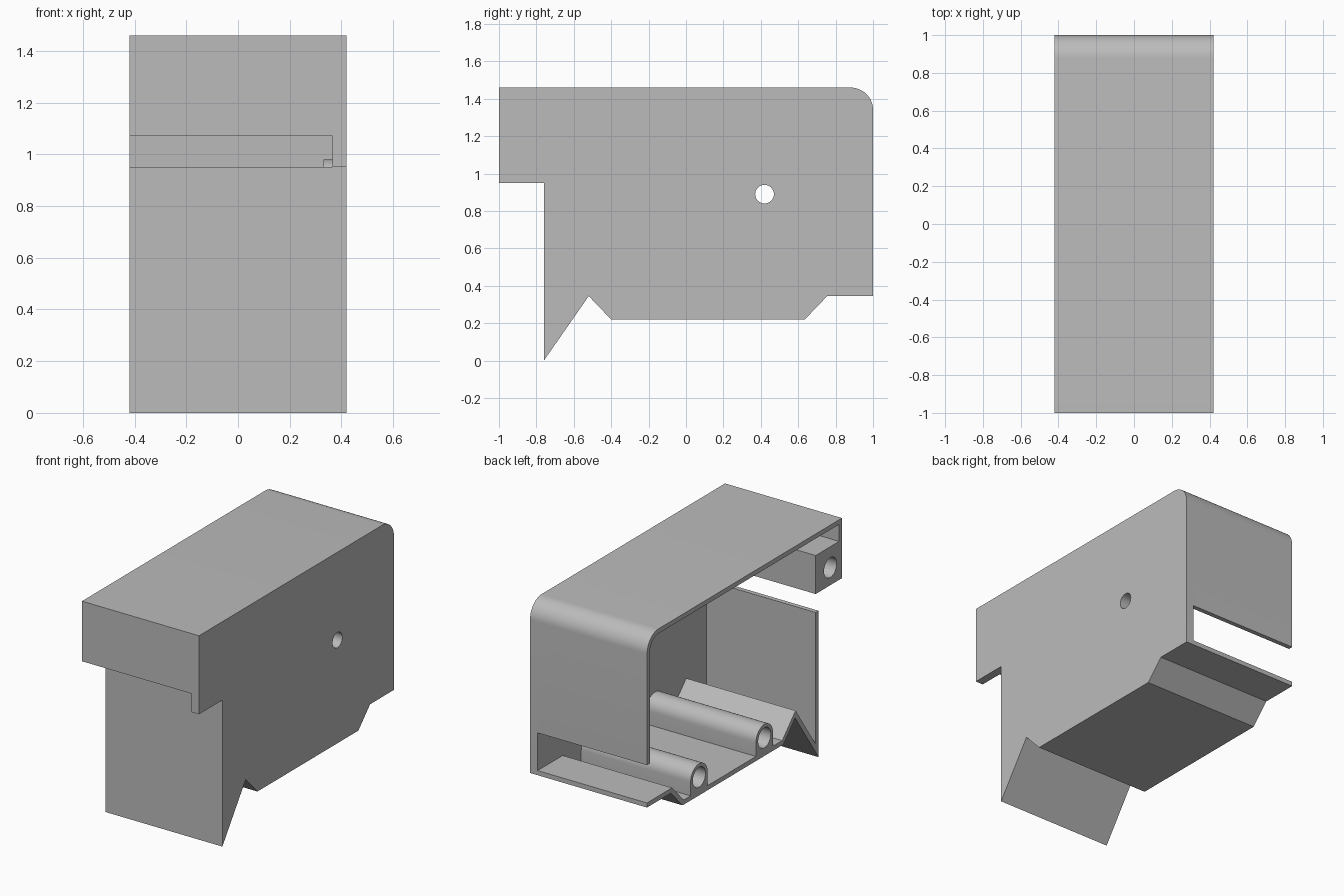
import bpy
import bmesh
from math import cos, sin, pi, radians
from mathutils import Matrix

cube = bpy.data.objects.get("Cube")
if cube:
    bpy.data.objects.remove(cube, do_unlink=True)

grey = bpy.data.materials.new("plain grey")
grey.use_nodes = True
colour = (0.5, 0.5, 0.5, 1)
grey.diffuse_color = colour
grey.node_tree.nodes["Principled BSDF"].inputs["Base Color"].default_value = colour

OPEN_X, WALL_X, SIDE_X = -0.42, 0.365, 0.42   # open side, wall inside, wall outside
T = 0.03                                     # shell thickness
TOP = 1.46
CORNER = 0.12


def arc(y, z, r, start, end, steps=12):
    """Points of an arc in the side plane, angles in degrees."""
    angles = [radians(start + (end - start) * i / steps) for i in range(steps + 1)]
    return [(y + r * cos(a), z + r * sin(a)) for a in angles]


def circle(y, z, r):
    return arc(y, z, r, 0, 360, 32)[:-1]


def prism(name, x0, x1, *loops):
    """Extrude a side profile along x; loops after the first are holes."""
    curve = bpy.data.curves.new(name + "_profile", 'CURVE')
    curve.dimensions = '2D'
    curve.fill_mode = 'BOTH'
    curve.extrude = (x1 - x0) / 2
    for loop in loops:
        spline = curve.splines.new('POLY')
        spline.points.add(len(loop) - 1)
        for point, (y, z) in zip(spline.points, loop):
            point.co = (y, z, 0, 1)
        spline.use_cyclic_u = True
    helper = bpy.data.objects.new(name + "_profile", curve)
    mesh = bpy.data.meshes.new_from_object(helper)
    bpy.data.objects.remove(helper)
    bpy.data.curves.remove(curve)

    # Turn the profile plane into the side plane and weld the caps on
    turn = Matrix(((0, 0, 1, (x0 + x1) / 2), (1, 0, 0, 0), (0, 1, 0, 0), (0, 0, 0, 1)))
    bm = bmesh.new()
    bm.from_mesh(mesh)
    bm.transform(turn)
    bmesh.ops.remove_doubles(bm, verts=bm.verts, dist=0.0005)
    bmesh.ops.recalc_face_normals(bm, faces=bm.faces)
    for face in bm.faces:
        face.smooth = True
        face.material_index = 0
    bm.to_mesh(mesh)
    bm.free()
    mesh.set_sharp_from_angle(angle=radians(30))
    mesh.materials.clear()
    mesh.materials.append(grey)
    mesh.name = name
    obj = bpy.data.objects.new(name, mesh)
    bpy.context.scene.collection.objects.link(obj)
    return obj


corner_y, corner_z = 1 - CORNER, TOP - CORNER
outer_corner = arc(corner_y, corner_z, CORNER, 90, 0)
inner_corner = arc(corner_y, corner_z, CORNER - T, 0, 90)
underside = [(-0.76, 0), (-0.52, 0.345), (-0.4, 0.22),
             (0.635, 0.22), (0.755, 0.345), (1, 0.345)]

# Closed side wall with its round hole
hole = (0.42, 0.89)
prism("side_wall", WALL_X, SIDE_X,
      [(-1, TOP)] + outer_corner + underside[::-1] + [(-0.76, 0.95), (-1, 0.95)],
      circle(*hole, 0.05))

# Collar around the hole on the inside of the wall
prism("hole_collar", WALL_X - 0.035, WALL_X, circle(*hole, 0.09), circle(*hole, 0.05))

# Roof with the front lip and the back plate
prism("roof_shell", OPEN_X, WALL_X,
      [(-1, 1.07), (-1, TOP)] + outer_corner + [(1, 0.62), (1 - T, 0.62)]
      + inner_corner + [(T - 1, TOP - T), (T - 1, 1.07)])

# Front wall, pointed fold and floor
prism("floor_shell", OPEN_X, WALL_X,
      [(-0.76, 0.95)] + underside
      + [(1, 0.375), (0.743, 0.375), (0.622, 0.25), (-0.387, 0.25),
         (-0.524, 0.392), (-0.73, 0.096), (-0.73, 0.95)])

# Square screw post behind the front lip
prism("front_screw_post", OPEN_X, WALL_X,
      [(T - 1, 1.07), (-0.73, 1.07), (-0.73, 1.32), (T - 1, 1.32)],
      circle(-0.88, 1.185, 0.065))

# Round-topped screw posts on the floor
for name, y in (("floor_screw_post_front", -0.205), ("floor_screw_post_back", 0.465)):
    prism(name, OPEN_X, WALL_X,
          [(y - 0.088, 0.25), (y + 0.088, 0.25)] + arc(y, 0.338, 0.088, 0, 180, 16),
          circle(y, 0.338, 0.065))
